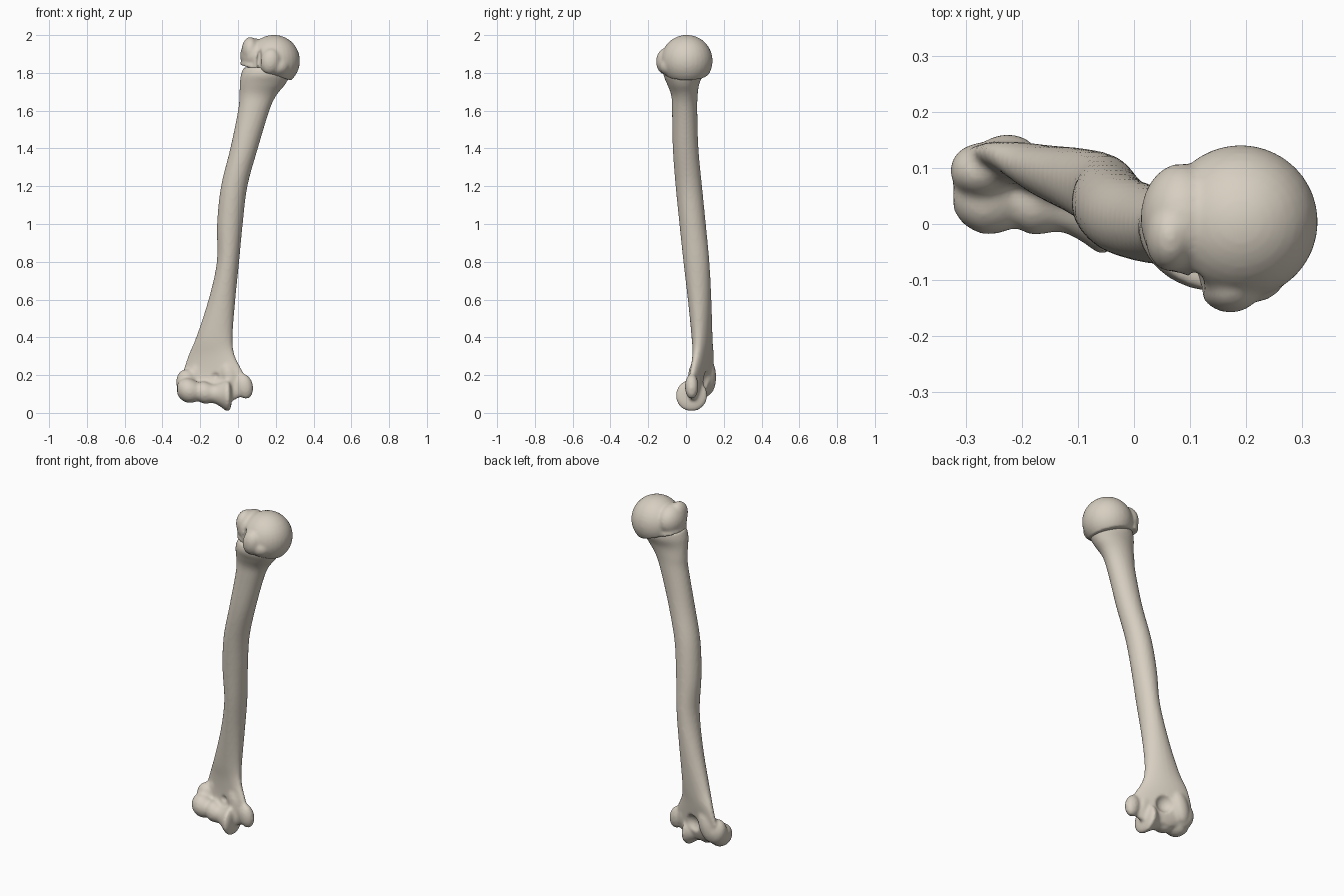
import bpy, bmesh, math
from mathutils import Vector, Matrix

if "Cube" in bpy.data.objects:
    bpy.data.objects.remove(bpy.data.objects["Cube"])

bone = bpy.data.materials.new("bone ivory")
bone.use_nodes = True
colour = (0.68, 0.62, 0.53, 1)
bone.diffuse_color = colour
bone.node_tree.nodes["Principled BSDF"].inputs["Base Color"].default_value = colour


def blob(bm, centre, radii, tilt=0):
    """Ellipsoid, tilted about the front-back axis."""
    m = Matrix.Translation(centre) @ Matrix.Rotation(tilt, 4, 'Y') @ Matrix.Diagonal((*radii, 1))
    bmesh.ops.create_uvsphere(bm, u_segments=32, v_segments=20, radius=1, matrix=m)


def loft(bm, rings, n=32):
    """Closed skin over elliptical rings given as (centre, u axis, v axis)."""
    loops = []
    for c, u, v in rings:
        angles = [2 * math.pi * i / n for i in range(n)]
        loops.append([bm.verts.new(c + u * math.cos(a) + v * math.sin(a)) for a in angles])
    for a, b in zip(loops, loops[1:]):
        for i in range(n):
            j = (i + 1) % n
            bm.faces.new((a[i], a[j], b[j], b[i]))
    bm.faces.new(loops[0][::-1])
    bm.faces.new(loops[-1])


def smooth_curve(rows, steps=5):
    """Catmull-Rom interpolation through rows of numbers."""
    rows = [Vector(r) for r in rows]
    pts = [rows[0]] + rows + [rows[-1]]
    out = []
    for p, q, r, s in zip(pts, pts[1:], pts[2:], pts[3:]):
        for k in range(steps):
            t = k / steps
            out.append(0.5 * (2 * q + (r - p) * t + (2 * p - 5 * q + 4 * r - s) * t ** 2
                              + (3 * q - p - 3 * r + s) * t ** 3))
    return out + [rows[-1]]


def make(name, bm, cutter=False):
    bmesh.ops.recalc_face_normals(bm, faces=bm.faces)
    mesh = bpy.data.meshes.new(name)
    bm.to_mesh(mesh)
    bm.free()
    mesh.materials.append(bone)
    mesh.shade_smooth()
    ob = bpy.data.objects.new(name, mesh)
    bpy.context.collection.objects.link(ob)
    if cutter:
        ob.hide_render = True
        ob.hide_set(True)
        ob.display_type = 'WIRE'
    return ob


def remesh(ob, size):
    m = ob.modifiers.new("fuse", 'REMESH')
    m.mode, m.voxel_size, m.use_smooth_shade = 'VOXEL', size, True


def cut(ob, tool):
    m = ob.modifiers.new("cut", 'BOOLEAN')
    m.operation, m.object, m.solver = 'DIFFERENCE', tool, 'EXACT'


def relax(ob, times):
    m = ob.modifiers.new("relax", 'SMOOTH')
    m.factor, m.iterations = 0.5, times


# Shaft sections: height, centre x, centre y, half width, half depth, slant
sections = [
    (0.07, -.11, .055, .10, .025, -.20),
    (0.12, -.12, .065, .17, .035, -.25),
    (0.20, -.13, .08, .165, .036, -.30),
    (0.30, -.14, .09, .125, .043, -.30),
    (0.40, -.125, .085, .097, .052, -.20),
    (0.60, -.085, .072, .071, .062, -.10),
    (0.80, -.053, .055, .059, .069, 0),
    (1.00, -.043, .035, .068, .07, 0),
    (1.20, -.02, .015, .07, .07, 0),
    (1.40, .032, -.002, .073, .068, 0),
    (1.60, .083, -.007, .083, .067, 0),
    (1.68, .105, -.008, .098, .07, 0),
    (1.74, .13, -.015, .121, .085, 0),
    (1.79, .145, -.015, .13, .105, 0),
    (1.83, .15, -.01, .12, .105, 0)]
bm = bmesh.new()
loft(bm, [(Vector((x, y, z)), Vector((w, w * s, 0)), Vector((0, d, 0)))
          for z, x, y, w, d, s in smooth_curve(sections)])

# Elbow joint roller: position along x and radius
roller = [(-.322, .025), (-.305, .05), (-.27, .066), (-.235, .06), (-.21, .05), (-.18, .06),
          (-.13, .05), (-.09, .066), (-.06, .084), (-.045, .078), (-.035, .05)]
rings = []
for x, r in smooth_curve(roller, 3):
    t = (x + .32) / .28
    rings.append((Vector((x, .052 - .024 * t, .126 - .036 * t)),
                  Vector((0, r, 0)), Vector((0, 0, r))))
loft(bm, rings)

# Epicondyles
blob(bm, (-.27, .095, .155), (.057, .05, .075), -.2)
blob(bm, (-.225, .115, .19), (.05, .045, .10), .3)
blob(bm, (.035, .03, .14), (.045, .036, .067), -.2)
blob(bm, (-.04, .045, .18), (.045, .035, .09), -.3)
shaft = make("shaft", bm)
remesh(shaft, 0.008)

# Hollows above the elbow joint, back and front
bm = bmesh.new()
blob(bm, (-.115, .14, .17), (.06, .062, .06))
blob(bm, (-.125, .02, .195), (.032, .034, .026))
blob(bm, (-.235, .015, .215), (.03, .025, .02))
hollows = make("elbow_hollows", bm, True)
cut(shaft, hollows)
remesh(shaft, 0.008)
relax(shaft, 4)

# Ball head with its two tubercles
bm = bmesh.new()
blob(bm, (.19, .004, 1.864), (.138, .137, .137))
blob(bm, (.085, .01, 1.895), (.073, .098, .088), .1)
blob(bm, (.065, -.02, 1.92), (.045, .065, .07))
blob(bm, (.08, .01, 1.83), (.07, .09, .08))
blob(bm, (.172, -.11, 1.86), (.055, .048, .07), .15)
blob(bm, (.21, -.09, 1.835), (.06, .05, .05))
head = make("ball_head", bm)
remesh(head, 0.007)

# Slanted growth line below the head, and the groove between the tubercles
bm = bmesh.new()
m = Matrix.Translation((.15, 0, 1.80)) @ Matrix.Rotation(.3, 4, 'Y')
bmesh.ops.create_cube(bm, size=1, matrix=m @ Matrix.Translation((0, 0, -.5)))
growth = make("growth_line_cutter", bm, True)
bm = bmesh.new()
blob(bm, (.108, -.125, 1.86), (.016, .05, .11), .1)
groove = make("groove_cutter", bm, True)
cut(head, growth)
cut(head, groove)
remesh(head, 0.007)
relax(head, 4)
